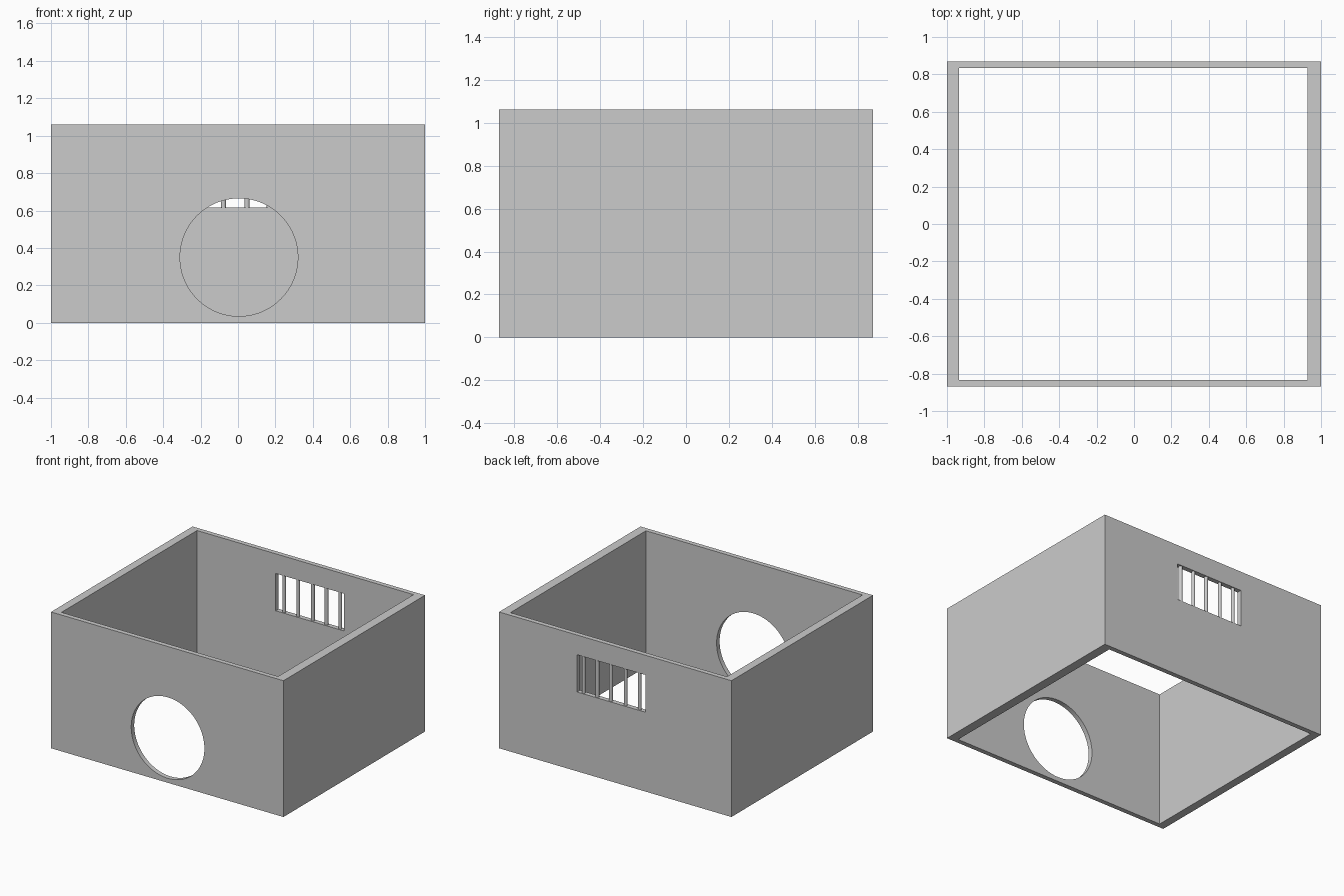
import bpy
import math

if "Cube" in bpy.data.objects:
    bpy.data.objects.remove(bpy.data.objects["Cube"])


def box(name, lo, hi):
    centre = [(a + b) / 2 for a, b in zip(lo, hi)]
    bpy.ops.mesh.primitive_cube_add(size=1, location=centre)
    ob = bpy.context.object
    ob.name = name
    ob.scale = [b - a for a, b in zip(lo, hi)]
    bpy.ops.object.transform_apply(location=False, rotation=False, scale=True)
    return ob


def cylinder(name, radius, depth, location, rotation=(0, 0, 0), sides=24):
    bpy.ops.mesh.primitive_cylinder_add(vertices=sides, radius=radius, depth=depth,
                                        location=location, rotation=rotation)
    ob = bpy.context.object
    ob.name = name
    return ob


def cut(target, cutter):
    mod = target.modifiers.new("cut", 'BOOLEAN')
    mod.operation = 'DIFFERENCE'
    mod.solver = 'EXACT'
    mod.object = cutter
    bpy.context.view_layer.objects.active = target
    bpy.ops.object.modifier_apply(modifier=mod.name)
    bpy.data.objects.remove(cutter, do_unlink=True)


def smooth(ob):
    bpy.ops.object.select_all(action='DESELECT')
    ob.select_set(True)
    bpy.context.view_layer.objects.active = ob
    bpy.ops.object.shade_smooth_by_angle(angle=math.radians(30))


HEIGHT = 1.06
SILL, LINTEL = 0.617, 0.907

# Four walls, open at top and bottom
walls = box("walls", (-1, -0.87, 0), (1, 0.87, HEIGHT))
cut(walls, box("room_cutter", (-0.936, -0.833, -0.1), (0.928, 0.833, HEIGHT + 0.1)))

# Round doorway in the front wall
cut(walls, cylinder("doorway_cutter", 0.315, 0.3, (0.005, -0.85, 0.35),
                    (math.pi / 2, 0, 0), 96))

# Window opening in the back wall
cut(walls, box("window_cutter", (-0.259, 0.75, SILL), (0.328, 0.95, LINTEL)))
smooth(walls)

# Upright window bars
for i, x in enumerate((-0.199, -0.078, 0.048, 0.166, 0.284)):
    bar = cylinder(f"window_bar_{i + 1}", 0.0135, LINTEL - SILL,
                   (x, 0.852, (SILL + LINTEL) / 2))
    smooth(bar)
